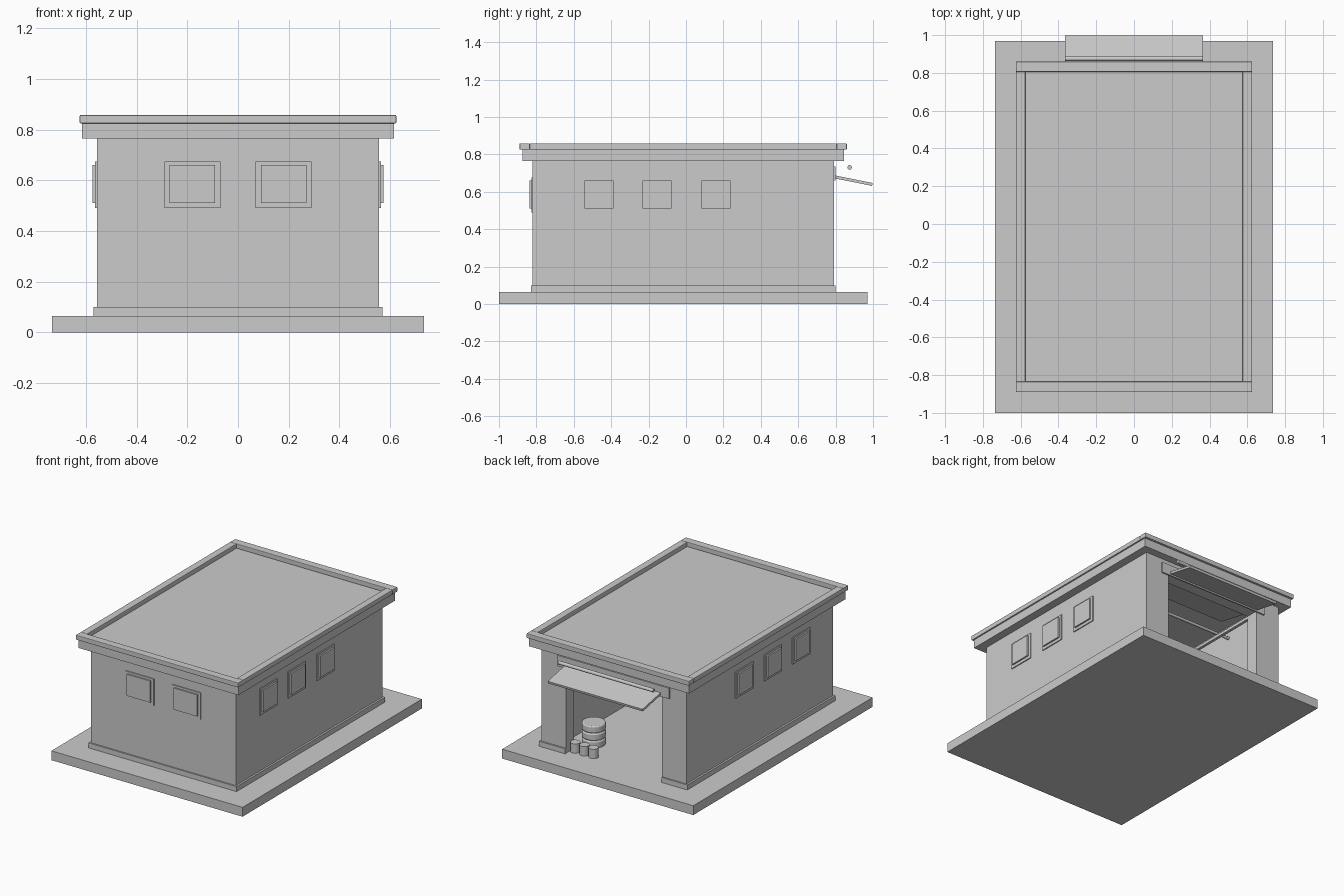
import bpy, math
from mathutils import Vector

cube = bpy.data.objects.get("Cube")
if cube:
    bpy.data.objects.remove(cube, do_unlink=True)

GREY = (0.6, 0.6, 0.6, 1)
mat = bpy.data.materials.new("plain grey")
mat.use_nodes = True
mat.diffuse_color = GREY
mat.node_tree.nodes["Principled BSDF"].inputs["Base Color"].default_value = GREY


def finish(name, bevel=0):
    ob = bpy.context.object
    ob.name = name
    ob.data.materials.append(mat)
    if bevel:
        mod = ob.modifiers.new("soft edge", 'BEVEL')
        mod.width = bevel
        mod.segments = 2
    return ob


def box(name, x, y, z, bevel=0):
    """Box spanning the given (low, high) ranges."""
    bpy.ops.mesh.primitive_cube_add(size=1, location=[sum(r) / 2 for r in (x, y, z)])
    bpy.context.object.scale = [r[1] - r[0] for r in (x, y, z)]
    bpy.ops.object.transform_apply(location=False, rotation=False, scale=True)
    return finish(name, bevel)


def tube(name, start, end, radius, sides=24, bevel=0):
    a, b = Vector(start), Vector(end)
    bpy.ops.mesh.primitive_cylinder_add(vertices=sides, radius=radius, depth=(b - a).length,
                                        location=(a + b) / 2)
    bpy.context.object.rotation_euler = (b - a).to_track_quat('Z', 'Y').to_euler()
    bpy.ops.object.shade_smooth_by_angle(angle=math.radians(35))
    return finish(name, bevel)


# Ground slab
box("ground_slab", (-.735, .735), (-1, .97), (0, .065))

# Walls: hollow shell with a doorway between two back piers
W, IN, DOOR = .557, .47, .37
FRONT, BACK, LOW, TOP = -.82, .79, .065, .765
box("front_wall", (-W, W), (FRONT, -.735), (LOW, TOP))
box("door_lintel", (-DOOR, DOOR), (.7, BACK), (.67, TOP))
for side, s in (("left", 1), ("right", -1)):
    def span(a, b):
        return tuple(sorted((s * a, s * b)))
    box(side + "_wall", span(IN, W), (-.735, BACK), (LOW, TOP))
    box(side + "_door_pier", span(DOOR, IN), (.7, BACK), (LOW, TOP))
    box(side + "_plinth", span(W, .57), (-.83, .80), (LOW, .1))
    box(side + "_pier_plinth", span(DOOR, W), (BACK, .80), (LOW, .1))
    box(side + "_door_track", span(.37, .39), (-.05, .70), (.65, .67))
    # Side windows
    for i, y in enumerate((-.465, -.155, .16)):
        box(f"{side}_window_frame_{i}", span(W, .564), (y - .095, y + .095), (.49, .675))
        box(f"{side}_window_pane_{i}", span(W, .575), (y - .077, y + .077), (.51, .66))
    # Front windows
    x = s * .18
    box(side + "_front_window_frame", (x - .11, x + .11), (-.827, FRONT), (.49, .675))
    box(side + "_front_window_pane", (x - .09, x + .09), (-.837, FRONT), (.51, .66))
    # Side roof rim
    box(side + "_roof_rim", span(.575, .625), (-.835, .805), (.825, .858), .004)
box("front_plinth", (-W, W), (-.83, FRONT), (LOW, .1))

# Roof
box("roof_slab", (-.615, .615), (-.875, .845), (TOP, .825))
box("front_roof_rim", (-.625, .625), (-.89, -.835), (.825, .858), .004)
box("back_roof_rim", (-.625, .625), (.805, .86), (.825, .858), .004)

# Raised tilting door with its header, rod and cross bar
box("door_header", (-.43, .43), (BACK, .80), (.66, .735))
door = box("raised_door", (-.365, .365), (-.28, .28), (-.008, .008))
door.location = (0, .722, .694)
door.rotation_euler.x = -math.atan2(.04, .2)
tube("door_rod", (-.365, .875, .73), (.365, .875, .73), .012)
tube("cross_bar", (-IN, .39, .68), (IN, .39, .68), .01, 12)

# Stored items by the doorway
for i in range(3):
    z = LOW + i * .052
    tube(f"stacked_tyre_{i}", (.31, .57, z), (.31, .57, z + .05), .076, 32, .008)
for i, x in enumerate((.34, .27, .2)):
    tube(f"paint_can_{i}", (x, .73, LOW), (x, .73, LOW + .065), .032)
